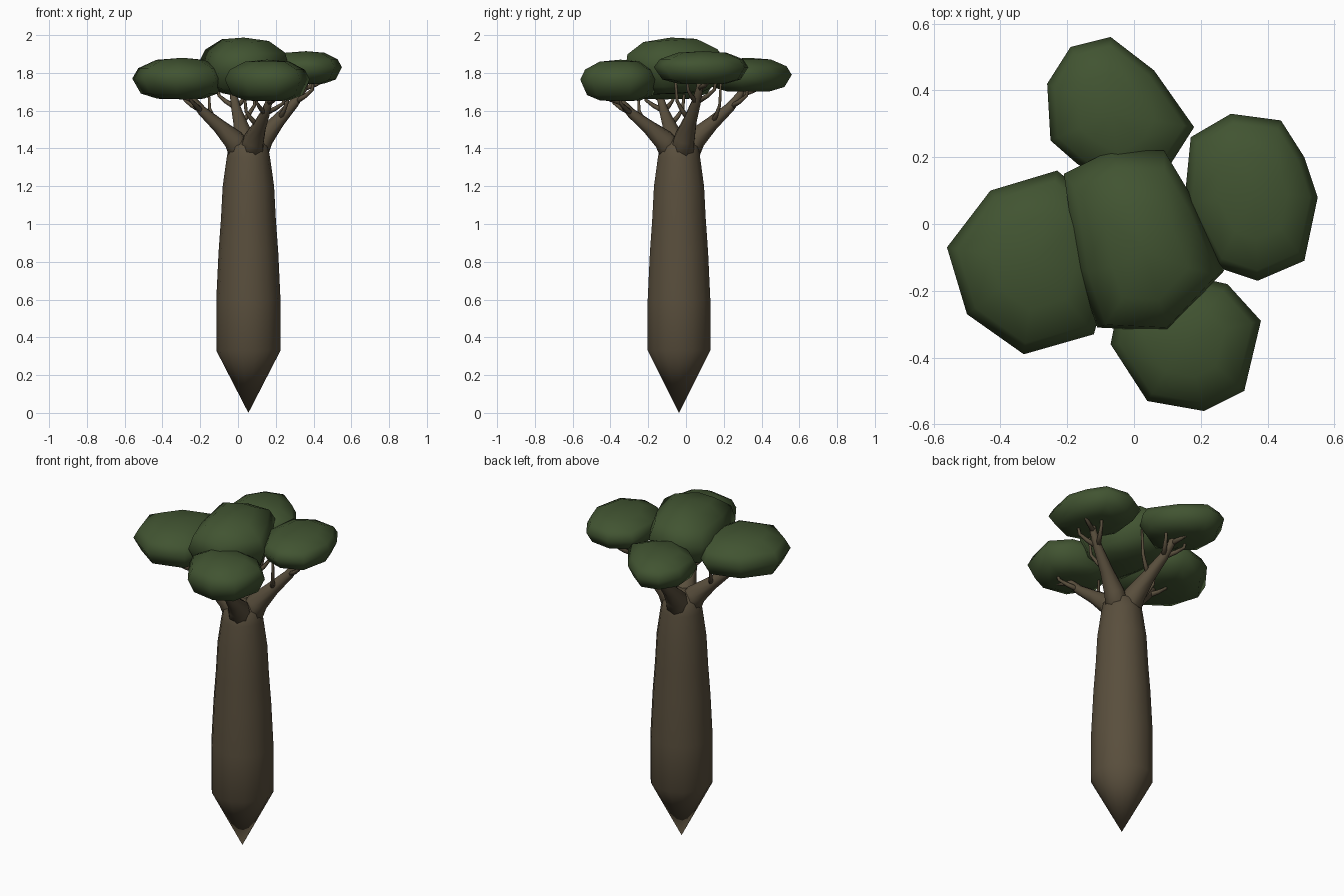
import bpy
import bmesh
from math import cos, sin, tau
from mathutils import Vector, Matrix

default_cube = bpy.data.objects.get("Cube")
if default_cube:
    bpy.data.objects.remove(default_cube, do_unlink=True)


def make_material(name, colour):
    material = bpy.data.materials.new(name)
    material.use_nodes = True
    material.diffuse_color = (*colour, 1)
    shader = material.node_tree.nodes["Principled BSDF"]
    shader.inputs["Base Color"].default_value = (*colour, 1)
    shader.inputs["Roughness"].default_value = 0.9
    return material


bark = make_material("brown bark", (0.1, 0.077, 0.046))
leaf = make_material("dark green leaf", (0.053, 0.088, 0.031))


def loft(name, rings, material):
    """Skin a stack of equal-sized rings, closing both ends, with smooth faces."""
    bm = bmesh.new()
    loops = [[bm.verts.new(point) for point in ring] for ring in rings]
    for lower, upper in zip(loops, loops[1:]):
        for i in range(len(lower)):
            bm.faces.new((lower[i - 1], lower[i], upper[i], upper[i - 1]))
    bm.faces.new(loops[0])
    bm.faces.new(loops[-1])
    bmesh.ops.remove_doubles(bm, verts=bm.verts, dist=0.0005)
    bmesh.ops.recalc_face_normals(bm, faces=bm.faces)
    for face in bm.faces:
        face.smooth = True
    mesh = bpy.data.meshes.new(name)
    bm.to_mesh(mesh)
    bm.free()
    mesh.materials.append(material)
    obj = bpy.data.objects.new(name, mesh)
    bpy.context.collection.objects.link(obj)
    return obj


def tube(name, points, radii, sides=8):
    """Tapered limb swept along a list of points."""
    rings = []
    for i, point in enumerate(points):
        along = points[min(i + 1, len(points) - 1)] - points[max(i - 1, 0)]
        turn = along.to_track_quat("Z", "Y")
        rings.append([point + turn @ Vector((cos(k * tau / sides), sin(k * tau / sides), 0)) * radii[i]
                      for k in range(sides)])
    return loft(name, rings, bark)


# Trunk: swollen column on a pointed root
axis = Vector((0.055, -0.037, 0))
profile = [(0, 0), (0.17, 0.33), (0.17, 0.6), (0.158, 0.85), (0.145, 1.03),
           (0.136, 1.2), (0.115, 1.35), (0.104, 1.41), (0.06, 1.46)]
SIDES = 14
loft("trunk", [[axis + Vector((r * cos(k * tau / SIDES), r * sin(k * tau / SIDES), z))
                for k in range(SIDES)] for r, z in profile], bark)

# Branches: one limb to each outer crown, forking into thin twigs
tips = {"left": (0.37, 0.08, 1.77), "right": (-0.26, -0.14, 1.7),
        "front": (0.17, -0.36, 1.68), "back": (-0.03, 0.31, 1.73)}
for side, tip in tips.items():
    tip = Vector(tip)
    reach = (tip - axis) * Vector((1, 1, 0)).length / 2 ** 0.5
    reach.z = 0
    rise = tip.z - 1.42

    def on_limb(share, height):
        return axis + reach * share + Vector((0, 0, 1.42 + rise * height))

    path = [on_limb(0.05, -0.3), on_limb(0.25, 0.1), on_limb(0.5, 0.36),
            on_limb(0.78, 0.64), on_limb(0.93, 0.85), on_limb(1, 1.1)]
    tube(side + "_branch", path, [0.075, 0.058, 0.038, 0.026, 0.02, 0.013])

    for number, (start, angle, length) in enumerate(
            [(3, 0.7, 0.13), (3, -0.8, 0.12), (4, 0.1, 0.13), (2, -1.3, 0.1)]):
        heading = Matrix.Rotation(angle, 3, "Z") @ reach.normalized() * length
        root = path[start]
        lift = Vector((0, 0, tip.z + 0.04 - root.z))
        twig = [root, root + heading * 0.5 + lift * 0.2,
                root + heading * 0.85 + lift * 0.4, root + heading + lift]
        tube(f"{side}_twig_{number + 1}", twig, [0.016, 0.012, 0.009, 0.006], 6)


# Crowns: flattened pads, given as plan outline, bottom, middle and top heights
def crown(name, outline, bottom, middle, top, peak=(0, 0), slope=0):
    outline = [Vector(p) for p in outline]
    centre = sum(outline, Vector((0, 0))) / len(outline)
    levels = [(0, -1), (0.5, -0.97), (0.83, -0.72), (1, 0),
              (0.88, 0.5), (0.52, 0.9), (0, 1)]
    rings = []
    for scale, level in levels:
        height = middle + level * (top - middle if level > 0 else middle - bottom)
        shift = Vector(peak) * max(level, 0)
        ring = []
        for point in outline:
            flat = centre + shift + (point - centre) * scale
            ring.append((flat.x, flat.y, height + slope * (flat.y - centre.y)))
        rings.append(ring)
    return loft(name, rings, leaf)


crown("back_crown", [(-.19, .53), (-.07, .56), (.06, .46), (.18, .29), (.11, .18),
                     (-.03, .1), (-.17, .18), (-.25, .25), (-.26, .42)],
      1.7, 1.79, 1.88)
crown("left_crown", [(.29, .33), (.44, .31), (.51, .2), (.55, .08), (.51, -.11),
                     (.37, -.17), (.25, -.13), (.15, .06), (.17, .26)],
      1.74, 1.83, 1.915)
crown("front_crown", [(-.07, -.36), (.04, -.53), (.21, -.56), (.33, -.5), (.38, -.29),
                      (.28, -.18), (.1, -.14), (-.04, -.21)],
      1.65, 1.765, 1.87)
crown("right_crown", [(-.56, -.07), (-.43, .1), (-.23, .16), (-.11, .06), (-.07, -.15),
                      (-.12, -.33), (-.33, -.39), (-.5, -.27)],
      1.66, 1.77, 1.88)
crown("middle_crown", [(-.21, .15), (-.07, .22), (.09, .22), (.18, .07), (.27, -.14),
                       (.1, -.32), (-.11, -.31), (-.17, -.13)],
      1.69, 1.84, 1.99, peak=(0.02, -0.05), slope=0.06)
